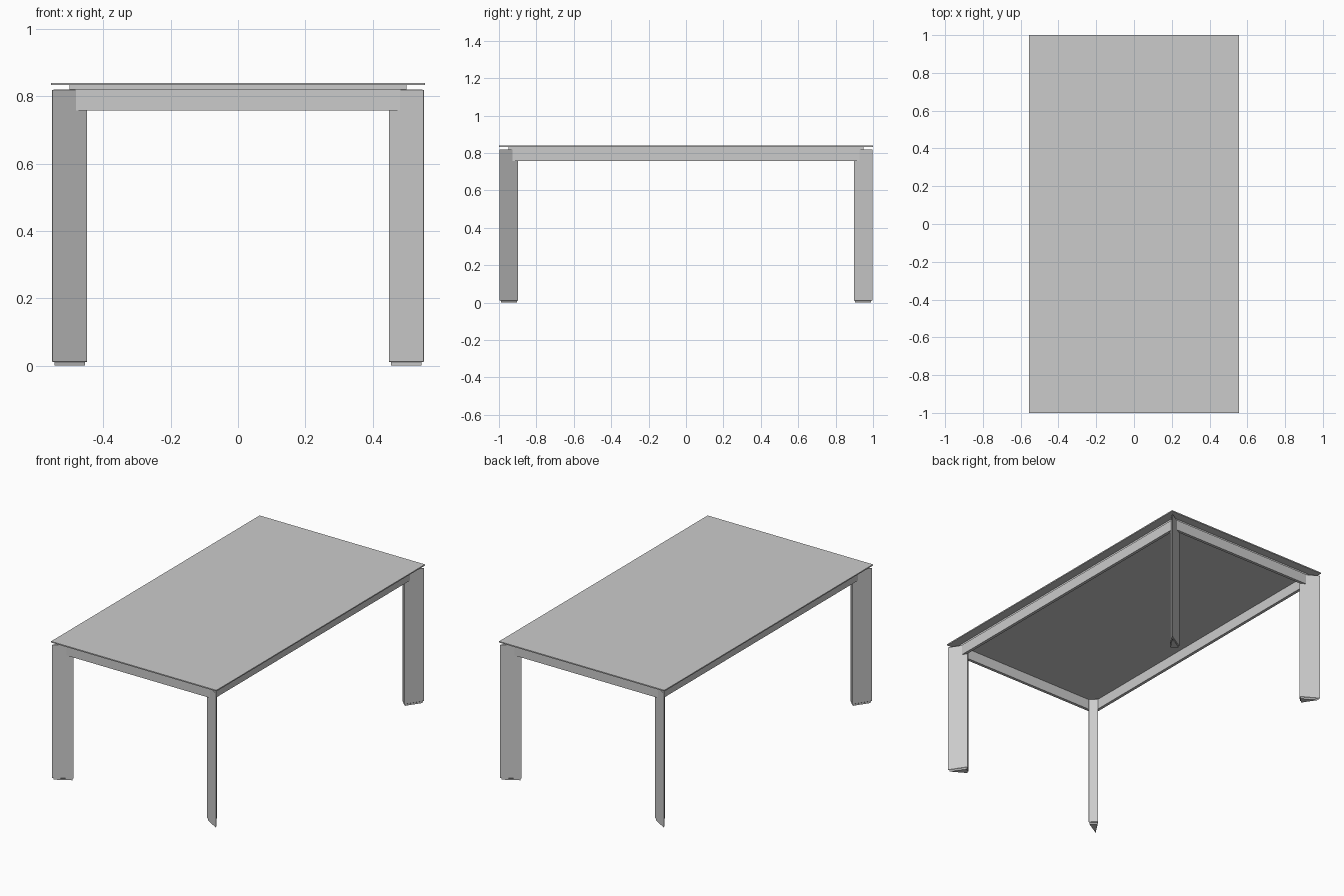
import bpy
import bmesh

cube = bpy.data.objects.get("Cube")
if cube:
    bpy.data.objects.remove(cube, do_unlink=True)

grey = bpy.data.materials.new("satin_grey")
grey.use_nodes = True
COLOUR = (0.6, 0.6, 0.6, 1)
grey.diffuse_color = COLOUR
grey.node_tree.nodes["Principled BSDF"].inputs["Base Color"].default_value = COLOUR


def prism(name, outline, z0, z1, bevel=0):
    """Extrude a flat outline from z0 up to z1."""
    bm = bmesh.new()
    base = bm.faces.new([bm.verts.new((x, y, z0)) for x, y in outline])
    up = bmesh.ops.extrude_face_region(bm, geom=[base])["geom"]
    verts = [v for v in up if isinstance(v, bmesh.types.BMVert)]
    bmesh.ops.translate(bm, verts=verts, vec=(0, 0, z1 - z0))
    bmesh.ops.recalc_face_normals(bm, faces=bm.faces)
    mesh = bpy.data.meshes.new(name)
    bm.to_mesh(mesh)
    bm.free()
    mesh.materials.append(grey)
    obj = bpy.data.objects.new(name, mesh)
    bpy.context.collection.objects.link(obj)
    if bevel:
        mod = obj.modifiers.new("soft_edges", "BEVEL")
        mod.width = bevel
        mod.segments = 1
    return obj


def slab(name, x0, x1, y0, y1, z0, z1, bevel=0):
    return prism(name, [(x0, y0), (x1, y0), (x1, y1), (x0, y1)], z0, z1, bevel)


# Thin top and the recessed panel that carries it
slab("table_top", -0.555, 0.555, -1, 1, 0.833, 0.84)
slab("support_panel", -0.501, 0.501, -0.948, 0.948, 0.82, 0.833)

# Aprons, one pair along each direction
AX, AY, THICK = 0.506, 0.956, 0.018
for s, side in ((-1, "right"), (1, "left")):
    slab(side + "_apron", *sorted((s * AX, s * (AX - THICK))), -0.93, 0.93, 0.757, 0.82)
for s, end in ((-1, "front"), (1, "back")):
    slab(end + "_apron", -0.483, 0.483, *sorted((s * AY, s * (AY - THICK))), 0.757, 0.82)

# Wedge legs: sharp edge at the table corner, flat face turned inward
LEG = [(0.553, 0.998), (0.447, 0.936), (0.486, 0.897)]
mid = [sum(p[i] for p in LEG) / 3 for i in (0, 1)]
FOOT = [tuple(m + (c - m) * 0.86 for c, m in zip(p, mid)) for p in LEG]
for sx, side in ((-1, "right"), (1, "left")):
    for sy, end in ((-1, "front"), (1, "back")):
        def place(points):
            return [(sx * x, sy * y) for x, y in points]
        prism(f"{end}_{side}_leg", place(LEG), 0.01, 0.82, 0.002)
        prism(f"{end}_{side}_foot", place(FOOT), 0, 0.01)
